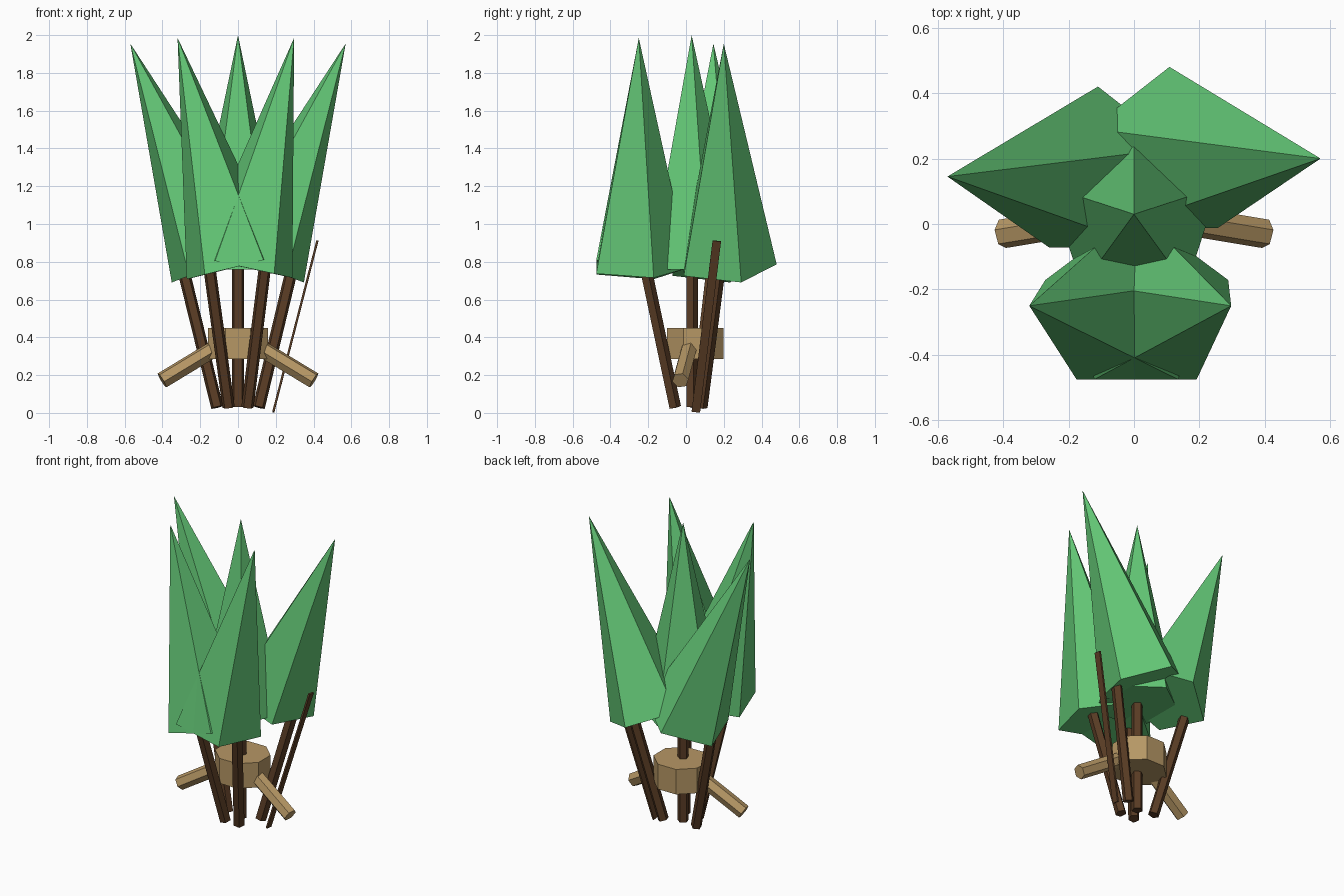
import bpy, bmesh
from math import sin, cos, pi
from mathutils import Vector

old = bpy.data.objects.get("Cube")
if old:
    bpy.data.objects.remove(old, do_unlink=True)


def material(name, color):
    mat = bpy.data.materials.new(name)
    mat.use_nodes = True
    mat.diffuse_color = (*color, 1)
    mat.node_tree.nodes["Principled BSDF"].inputs["Base Color"].default_value = (*color, 1)
    return mat


green = material("leaf_green", (0.125, 0.57, 0.18))
bark = material("bark_brown", (0.10, 0.045, 0.018))
wood = material("light_wood", (0.47, 0.31, 0.13))


def prism(name, start, end, size, sides, mat, phase=0.0, pointed=False):
    """Flat-sided prism or cone running from start to end; size is its x and y radius."""
    start, end = Vector(start), Vector(end)
    turn = Vector((0, 0, 1)).rotation_difference(end - start)
    bm = bmesh.new()

    def ring(centre):
        angles = [2 * pi * (i + phase) / sides for i in range(sides)]
        return [bm.verts.new(centre + turn @ Vector((-sin(a) * size[0], cos(a) * size[1], 0)))
                for a in angles]

    low = ring(start)
    bm.faces.new(low[::-1])
    if pointed:
        tip = bm.verts.new(end)
        for i in range(sides):
            bm.faces.new((low[i], low[(i + 1) % sides], tip))
    else:
        high = ring(end)
        bm.faces.new(high)
        for i in range(sides):
            j = (i + 1) % sides
            bm.faces.new((low[i], low[j], high[j], high[i]))
    bmesh.ops.recalc_face_normals(bm, faces=bm.faces)
    mesh = bpy.data.meshes.new(name)
    bm.to_mesh(mesh)
    bm.free()
    mesh.materials.append(mat)
    obj = bpy.data.objects.new(name, mesh)
    bpy.context.collection.objects.link(obj)
    return obj


# Five trees: foliage base, foliage tip, trunk foot, trunk top
trees = {
    "front_right": ((-0.02, -0.255, 0.77), (-0.32, -0.25, 1.985), (-0.05, -0.06, 0.03), (-0.16, -0.23, 0.83)),
    "front_left": ((0.035, -0.255, 0.77), (0.297, -0.25, 1.985), (0.05, -0.06, 0.03), (0.15, -0.23, 0.83)),
    "back_right": ((-0.11, 0.148, 0.785), (-0.57, 0.145, 1.955), (-0.11, 0.05, 0.03), (-0.30, 0.14, 0.80)),
    "back_left": ((0.108, 0.208, 0.785), (0.57, 0.20, 1.955), (0.11, 0.08, 0.03), (0.295, 0.18, 0.80)),
    "middle": ((0, 0.03, 0.76), (0, 0.03, 2.0), (0, 0.03, 0.03), (0, 0.03, 0.85)),
}
for place, (base, tip, foot, top) in trees.items():
    prism(place + "_foliage", base, tip, (0.272, 0.272), 5, green, pointed=True)
    prism(place + "_trunk", foot, top, (0.034, 0.034), 5, bark)

# Thin flat stick leaning outward beside the trunks
prism("leaning_stick", (0.187, 0.052, 0.005), (0.42, 0.163, 0.91), (0.008, 0.032), 4, bark, phase=0.5)

# Octagonal stump with two drooping arms
prism("stump", (0, 0.05, 0.285), (0, 0.05, 0.45), (0.172, 0.162), 8, wood, phase=0.5)
for side, label in ((1, "left"), (-1, "right")):
    prism(label + "_arm", (side * 0.10, 0.02, 0.355), (side * 0.402, -0.03, 0.172),
          (0.045, 0.045), 6, wood)
